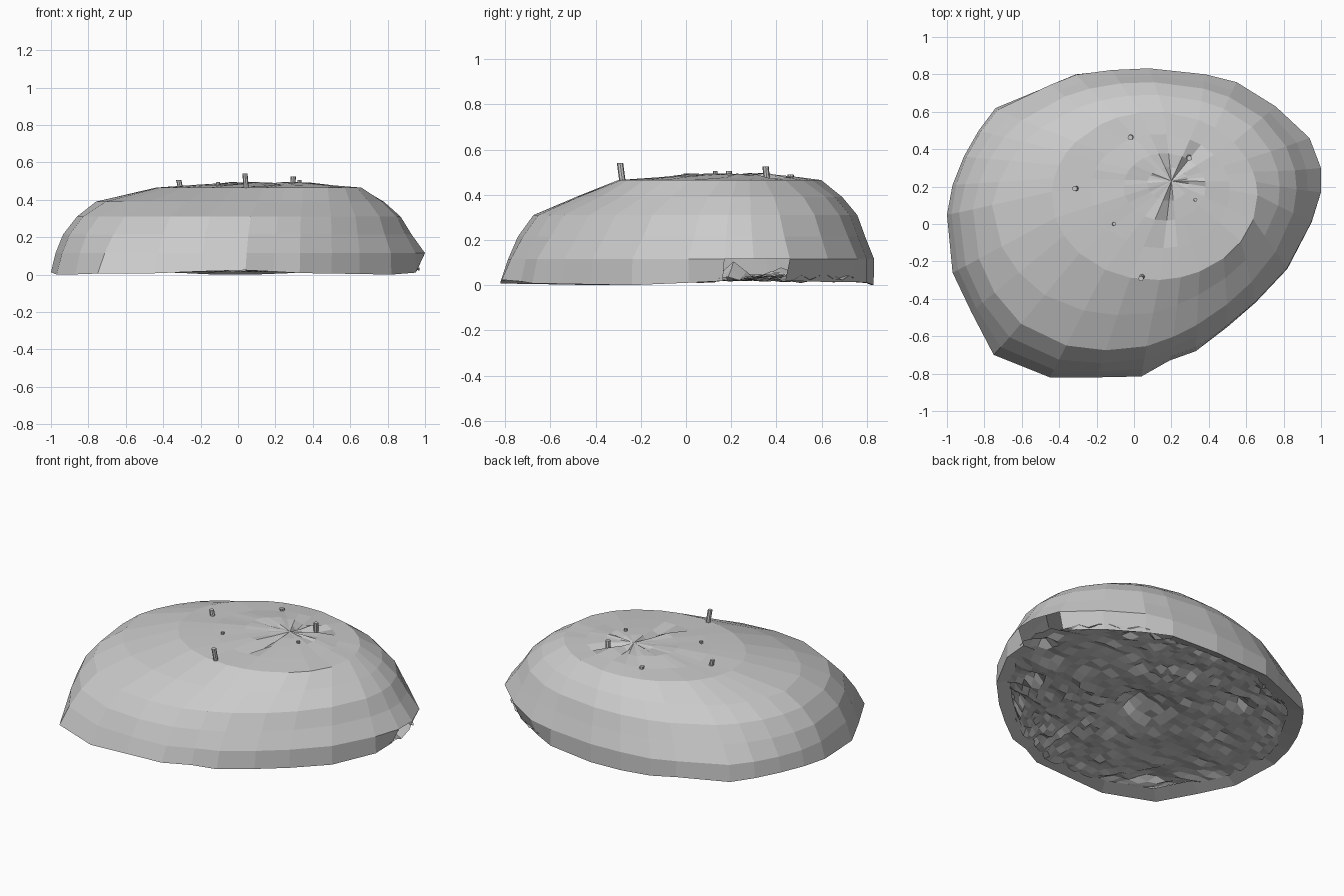
import bpy, bmesh, math, random
from mathutils import Vector

if "Cube" in bpy.data.objects:
    bpy.data.objects.remove(bpy.data.objects["Cube"])

random.seed(4)

stone = bpy.data.materials.new("grey_stone")
stone.diffuse_color = (0.6, 0.6, 0.6, 1)
stone.use_nodes = True
stone.node_tree.nodes["Principled BSDF"].inputs["Base Color"].default_value = stone.diffuse_color


def add_object(name, bm):
    mesh = bpy.data.meshes.new(name)
    bm.to_mesh(mesh)
    bm.free()
    mesh.materials.append(stone)
    ob = bpy.data.objects.new(name, mesh)
    bpy.context.collection.objects.link(ob)
    return ob


# Uneven footprint of the mound, counter-clockwise from the right
OUTLINE = [(1, .17), (1, .3), (.94, .46), (.76, .63), (.55, .76), (.38, .8), (.08, .83),
           (-.12, .82), (-.31, .8), (-.45, .74), (-.74, .62), (-.83, .5), (-.91, .36),
           (-.97, .21), (-1, .05), (-.97, -.26), (-.87, -.47), (-.75, -.7), (-.45, -.82),
           (-.2, -.82), (.04, -.815), (.19, -.73), (.33, -.68), (.5, -.55), (.65, -.42),
           (.82, -.24), (.95, .01)]
N = len(OUTLINE)
CENTRE = Vector((.11, .15))


def rim_radius(angle):
    """Distance from the origin to the footprint in one direction."""
    d = Vector((math.cos(angle), math.sin(angle)))
    for i in range(N):
        a, b = Vector(OUTLINE[i]), Vector(OUTLINE[(i + 1) % N])
        e = b - a
        den = d.x * e.y - d.y * e.x
        if abs(den) < 1e-9:
            continue
        t = (a.x * e.y - a.y * e.x) / den
        s = (a.x * d.y - a.y * d.x) / den
        if t > 0 and -1e-6 <= s <= 1 + 1e-6:
            return t
    return .8


def smooth_radius(angle):
    """Rounded footprint used by the upper rings."""
    steps = [(.1 * j, math.exp(-(j / 3) ** 2)) for j in range(-5, 6)]
    return sum(w * rim_radius(angle + o) for o, w in steps) / sum(w for _, w in steps)


# Mound shell: footprint blended ring by ring into the flat oval top
bm = bmesh.new()
rings = []
HEIGHTS = [.01, .115, .215, .31, .39, .465]
for k, z in enumerate(HEIGHTS):
    ring = []
    for i, p in enumerate(OUTLINE):
        a = math.atan2(p[1], p[0])
        c, s = math.cos(a), math.sin(a)
        top = CENTRE + Vector((.55 * c, .45 * s))
        back = max(0, c, s)
        front = max(0, -s)
        f = [0, .04 * (1 - back) + .03 * front, .1 + .08 * back + .06 * front,
             .23 + .1 * back + .06 * front, .41 + .2 * back + .23 * front, 1][k]
        blend = [0, .35, .8, 1, 1, 1][k] if i > 4 else [0, 0, .5, 1, 1, 1][k]
        base = Vector(p).lerp(Vector((c, s)) * smooth_radius(a), blend)
        q = base.lerp(top, f)
        if k == 0:
            z = .01 + .01 * math.sin(3 * a) + .004 * math.sin(7 * a)
            if i < 5:  # undercut foot
                q *= .955
        ring.append(bm.verts.new((q.x, q.y, max(0, z))))
    rings.append(ring)

# Crumpled cap with a shallow off-centre pit
PIT = Vector((.2, .23))
for f, z, jitter in [(.32, .476, .005), (.6, .49, .007), (.8, .49, .005)]:
    ring = []
    for i, v in enumerate(rings[5]):
        q = Vector((v.co.x, v.co.y)).lerp(PIT, f)
        h = z + random.uniform(-jitter, jitter)
        if f > .4 and i in (4, 6, 20):  # narrow dents
            h -= .022
        ring.append(bm.verts.new((q.x, q.y, min(.497, h))))
    rings.append(ring)
apex = bm.verts.new((PIT.x, PIT.y, .49))

OPENING = (0, 1)  # low gap in the right-hand wall
for k in range(len(rings) - 1):
    for i in range(N):
        if k == 0 and i in OPENING:
            continue
        j = (i + 1) % N
        bm.faces.new((rings[k][i], rings[k][j], rings[k + 1][j], rings[k + 1][i]))
for i in range(N):
    bm.faces.new((rings[-1][i], rings[-1][(i + 1) % N], apex))

# Underside lip running inward from the foot
lip = [bm.verts.new((v.co.x * .9, v.co.y * .9, .035)) for v in rings[0]]
for i in range(N):
    j = (i + 1) % N
    if i > 4:
        bm.faces.new((rings[0][j], rings[0][i], lip[i], lip[j]))
add_object("mound_shell", bm)

# Rough ground sheet inside the mound: a square grid rounded to the footprint
bm = bmesh.new()
G = 30
HILLS = [(0, .02, .07, .15), (.86, .2, .07, .06), (.58, -.4, .05, .08), (.67, -.1, .04, .06),
         (-.6, -.55, .05, .08), (-.4, .4, .05, .07), (0, .55, .04, .07)]
grid = []
for iy in range(G + 1):
    row = []
    for ix in range(G + 1):
        u, v = 2 * ix / G - 1, 2 * iy / G - 1
        x, y = u * math.sqrt(1 - v * v / 2), v * math.sqrt(1 - u * u / 2)
        a = math.atan2(y, x)
        r = rim_radius(a) * (.97 if 0 < a < 1 else .92)
        x, y = x * r, y * r
        z = .03 + .008 * math.sin(5 * x + 2) * math.cos(6 * y) + random.uniform(-.014, .016)
        for hx, hy, h, w in HILLS:
            z += h * math.exp(-((x - hx) ** 2 + (y - hy) ** 2) / (w * w))
        row.append(bm.verts.new((x, y, max(.006, z))))
    grid.append(row)
for iy in range(G):
    for ix in range(G):
        bm.faces.new((grid[iy][ix], grid[iy][ix + 1], grid[iy + 1][ix + 1], grid[iy + 1][ix]))
add_object("rough_ground", bm)

# Small leaning stubs on the top: x, y, tip height, lean in x and y
STUBS = [(.045, -.28, .54, -.008, -.012), (.29, .36, .525, .006, -.008),
         (-.01, .47, .49, -.01, -.008), (-.305, .19, .505, -.012, .0),
         (.325, .13, .505, .004, .0), (-.11, 0, .495, .004, 0)]
for n, (x, y, tip, lx, ly) in enumerate(STUBS):
    bm = bmesh.new()
    rad = .01 if n > 3 else .014
    ends = []
    for z, k in ((.45, 0), (tip, 1)):
        ends.append([bm.verts.new((x + k * lx + rad * math.cos(i * math.pi / 4),
                                   y + k * ly + rad * math.sin(i * math.pi / 4), z))
                     for i in range(8)])
    for i in range(8):
        j = (i + 1) % 8
        bm.faces.new((ends[0][i], ends[0][j], ends[1][j], ends[1][i]))
    bm.faces.new(ends[1])
    bm.faces.new(ends[0][::-1])
    add_object("top_stub_%d" % (n + 1), bm)
